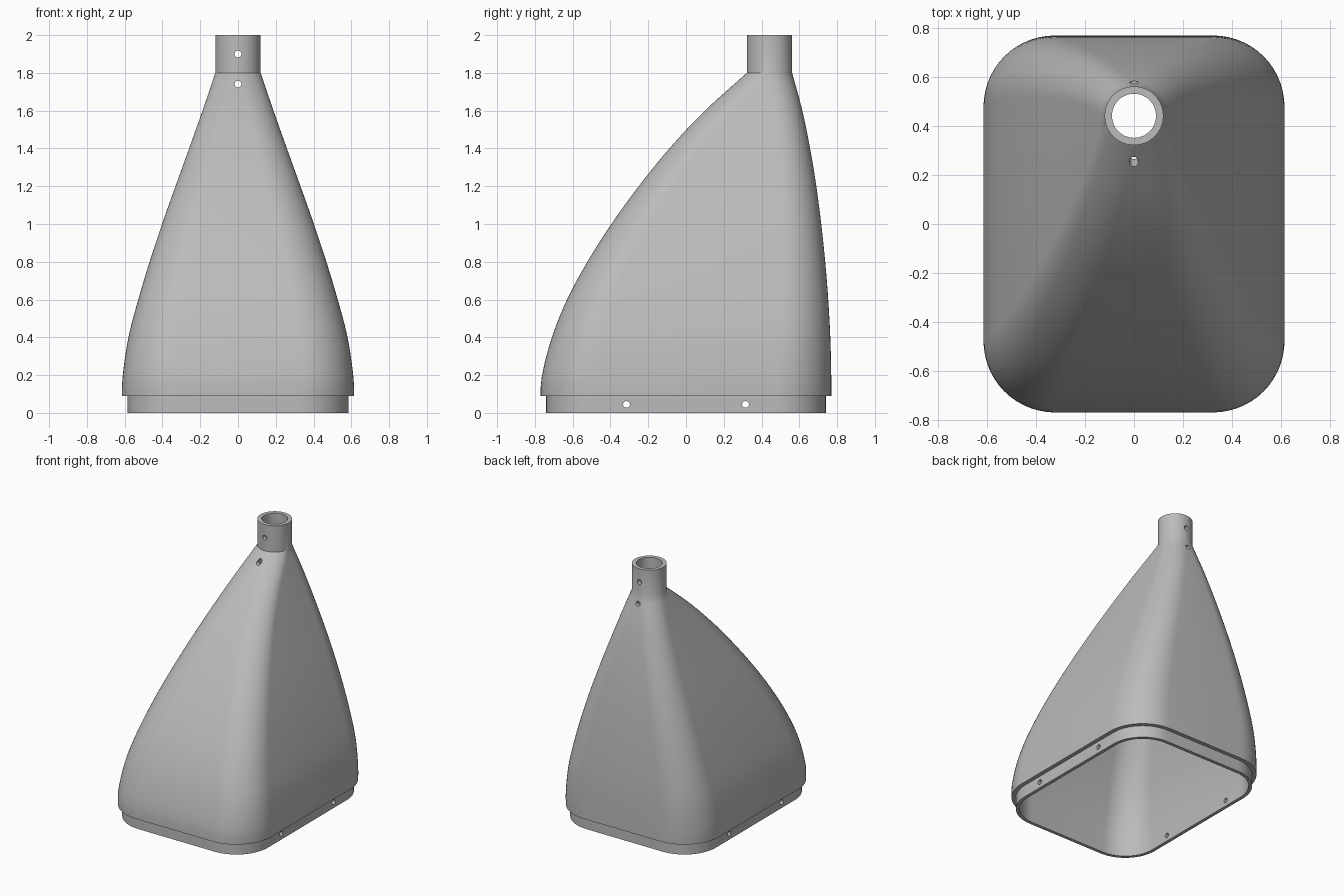
import bpy, bmesh, math
from mathutils import Matrix

if "Cube" in bpy.data.objects:
    bpy.data.objects.remove(bpy.data.objects["Cube"])

grey = bpy.data.materials.new("plain grey")
grey.diffuse_color = (0.5, 0.5, 0.5, 1)
grey.use_nodes = True
grey.node_tree.nodes["Principled BSDF"].inputs["Base Color"].default_value = grey.diffuse_color

# Hood outline by height: z, half width, front y, back y
ROWS = [(0.09, .615, -.77, .77), (0.2, .61, -.762, .769), (0.4, .58, -.71, .764),
        (0.6, .528, -.63, .753), (0.8, .468, -.522, .737), (1.0, .402, -.395, .716),
        (1.2, .331, -.25, .69), (1.4, .259, -.088, .657), (1.6, .188, .10, .616),
        (1.8, .12, .322, .562)]


def outline(z):
    """Catmull-Rom interpolation of the rows."""
    i = max(k for k in range(len(ROWS) - 1) if ROWS[k][0] <= z + 1e-6)

    def slope(k, c):
        a, b = ROWS[max(k - 1, 0)], ROWS[min(k + 1, len(ROWS) - 1)]
        return 0 if k == 0 else (b[c] - a[c]) / (b[0] - a[0])
    a, b = ROWS[i], ROWS[i + 1]
    h = b[0] - a[0]
    s = (z - a[0]) / h
    return [(2*s**3 - 3*s**2 + 1) * a[c] + (s**3 - 2*s**2 + s) * h * slope(i, c)
            + (3*s**2 - 2*s**3) * b[c] + (s**3 - s**2) * h * slope(i + 1, c) for c in (1, 2, 3)]


def ring(bm, z, hx, yf, yb, r, n=14):
    """Rounded rectangle of vertices."""
    r = min(r, hx, (yb - yf) / 2)
    pts = []
    corners = [(hx - r, yb - r), (r - hx, yb - r), (r - hx, yf + r), (hx - r, yf + r)]
    for q, (cx, cy) in enumerate(corners):
        for k in range(n + 1):
            a = math.pi / 2 * (q + k / n)
            pts.append(bm.verts.new((cx + r * math.cos(a), cy + r * math.sin(a), z)))
    return pts


def section(bm, z, inner):
    hx, yf, yb = outline(z)
    t = (z - .09) / 1.71
    w = (.055 * (1 - t) + .03 * t) if inner else 0
    return ring(bm, z, hx - w, yf + w, yb - w, .295 * (1 - t) + .12 * t - w)


# Hollow hood: base lip, flared body and neck, outside then inside
bm = bmesh.new()
STEPS = 36
heights = [.09 + 1.71 * i / STEPS for i in range(STEPS + 1)]
rings = [ring(bm, 0, .585, -.74, .74, .265), ring(bm, .09, .585, -.74, .74, .265)]
rings += [section(bm, z, False) for z in heights]
rings += [ring(bm, 2, .12, .322, .562, .12), ring(bm, 2, .09, .352, .532, .09)]
rings += [section(bm, z, True) for z in reversed(heights)]
rings.append(ring(bm, 0, .56, -.715, .715, .24))
for a, b in zip(rings, rings[1:] + rings[:1]):
    for k in range(len(a)):
        j = (k + 1) % len(a)
        bm.faces.new((a[k], a[j], b[j], b[k]))
bmesh.ops.remove_doubles(bm, verts=bm.verts, dist=0.0005)
bmesh.ops.recalc_face_normals(bm, faces=bm.faces)
mesh = bpy.data.meshes.new("hood")
bm.to_mesh(mesh)
bm.free()
hood = bpy.data.objects.new("hood", mesh)
bpy.context.collection.objects.link(hood)
mesh.materials.append(grey)

# Drilled screw holes: two through the neck, two across the lip
bm = bmesh.new()
for axis, pos, length in (('X', (0, .44, 1.9), .6), ('X', (0, .44, 1.74), .8),
                          ('Y', (0, -.315, .045), 1.6), ('Y', (0, .315, .045), 1.6)):
    bmesh.ops.create_cone(bm, cap_ends=True, segments=20, radius1=.018, radius2=.018, depth=length,
                          matrix=Matrix.Translation(pos) @ Matrix.Rotation(math.pi / 2, 4, axis))
drill_mesh = bpy.data.meshes.new("drill")
bm.to_mesh(drill_mesh)
bm.free()
drill_mesh.materials.append(grey)
drill = bpy.data.objects.new("drill", drill_mesh)
bpy.context.collection.objects.link(drill)
drill.hide_render = True

cut = hood.modifiers.new("screw holes", 'BOOLEAN')
cut.operation = 'DIFFERENCE'
cut.solver = 'EXACT'
cut.object = drill
bpy.context.view_layer.objects.active = hood
hood.select_set(True)
bpy.ops.object.modifier_apply(modifier=cut.name)
bpy.data.objects.remove(drill)
bpy.ops.object.shade_smooth_by_angle(angle=math.radians(30))
